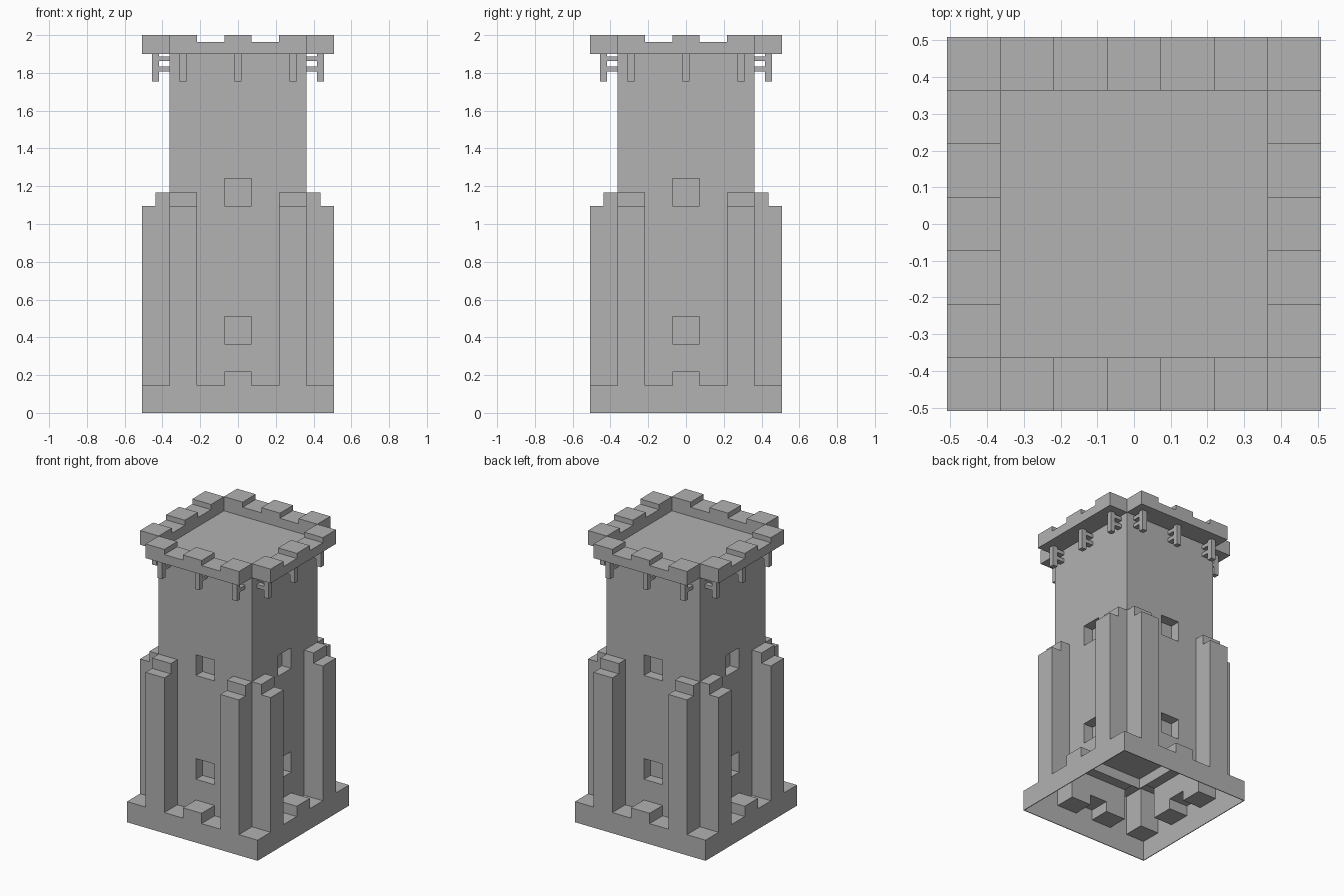
import bpy, bmesh
from math import radians
from mathutils import Matrix, Vector

cube = bpy.data.objects.get("Cube")
if cube:
    bpy.data.objects.remove(cube)

U = 2 / 27.5                 # building module
BODY, OUT = 5 * U, 7 * U     # half widths of the shaft and of the plinth
PLINTH, DECK, TOP = 2 * U, 1.9, 2.0
STEP, SHOULDER = 1.095, 1.168

stone = bpy.data.materials.new("grey_stone")
stone.use_nodes = True
stone.diffuse_color = (0.445, 0.445, 0.445, 1)
shader = next(n for n in stone.node_tree.nodes if n.type == 'BSDF_PRINCIPLED')
shader.inputs["Base Color"].default_value = stone.diffuse_color
shader.inputs["Roughness"].default_value = 0.9


def box(bm, lo, hi):
    lo, hi = Vector(lo), Vector(hi)
    size = Matrix.Diagonal((*(hi - lo), 1))
    bmesh.ops.create_cube(bm, size=1, matrix=Matrix.Translation((lo + hi) / 2) @ size)


def prism(bm, points, direction):
    """Extrude a closed outline along a direction."""
    face = bm.faces.new([bm.verts.new(p) for p in points])
    new = bmesh.ops.extrude_face_region(bm, geom=[face], use_keep_orig=True)["geom"]
    bmesh.ops.translate(bm, vec=direction, verts=[g for g in new if isinstance(g, bmesh.types.BMVert)])


def four_sides(bm):
    """Repeat the front geometry on the other three sides."""
    source = list(bm.verts) + list(bm.edges) + list(bm.faces)
    for k in range(1, 4):
        copy = bmesh.ops.duplicate(bm, geom=source)["geom"]
        bmesh.ops.rotate(bm, cent=(0, 0, 0), matrix=Matrix.Rotation(radians(90 * k), 3, 'Z'),
                         verts=[g for g in copy if isinstance(g, bmesh.types.BMVert)])


def finish(name, bm):
    bmesh.ops.recalc_face_normals(bm, faces=bm.faces)
    mesh = bpy.data.meshes.new(name)
    bm.to_mesh(mesh)
    bm.free()
    mesh.materials.append(stone)
    ob = bpy.data.objects.new(name, mesh)
    bpy.context.collection.objects.link(ob)
    return ob


def cut(ob, cutter):
    mod = ob.modifiers.new("cut", 'BOOLEAN')
    mod.operation, mod.solver, mod.use_self = 'DIFFERENCE', 'EXACT', True
    mod.object = cutter
    bpy.context.view_layer.objects.active = ob
    bpy.ops.object.modifier_apply(modifier=mod.name)


# Square plinth
bm = bmesh.new()
box(bm, (-OUT, -OUT, 0), (OUT, OUT, PLINTH))
plinth = finish("plinth", bm)

# Main shaft up to the roof deck
bm = bmesh.new()
box(bm, (-BODY, -BODY, PLINTH), (BODY, BODY, DECK))
shaft = finish("shaft", bm)

# Stepped buttresses, a pair on each side
bm = bmesh.new()
outline = [(BODY, PLINTH), (OUT, PLINTH), (OUT, STEP), (6 * U, STEP), (6 * U, SHOULDER), (BODY, SHOULDER)]
for x in (-BODY, 3 * U):
    prism(bm, [(x, -d, z) for d, z in outline], (2 * U, 0, 0))
four_sides(bm)
buttresses = finish("buttresses", bm)

# Low block at the middle of each side
bm = bmesh.new()
box(bm, (-U, -OUT, PLINTH), (U, -BODY, 3 * U))
four_sides(bm)
blocks = finish("plinth_blocks", bm)

# Crenellated parapet
bm = bmesh.new()
notch = TOP - U / 2
half = [(U, TOP), (U, notch), (3 * U, notch), (3 * U, TOP), (BODY, TOP), (BODY, DECK)]
outline = half + [(-x, z) for x, z in reversed(half)]
prism(bm, [(x, -OUT, z) for x, z in outline], (0, 2 * U, 0))
four_sides(bm)
finish("parapet", bm)

# Hanging brackets, each tied to the shaft by two bars
bm = bmesh.new()
w = U / 4
for x in (-4 * U, 0, 4 * U):
    box(bm, (x - w, -0.455, 1.755), (x + w, -0.419, DECK))
    for z in (1.807, 1.862):
        box(bm, (x - w, -0.419, z), (x + w, -BODY, z + 0.026))
four_sides(bm)
finish("brackets", bm)

# Window recesses
bm = bmesh.new()
for z in (BODY, STEP):
    box(bm, (-U, -BODY - U, z), (U, -4 * U, z + 2 * U))
four_sides(bm)
window_cutter = finish("window_cutter", bm)

# Open underside that runs up into the blocks and buttresses
bm = bmesh.new()
t = 0.005
for x in (-BODY, 3 * U):
    box(bm, (x + t, -OUT + t, -U), (x + 2 * U - t, -4 * U, 0.42))
box(bm, (-U + t, -OUT + t, -U), (U - t, -4 * U, 3 * U - t))
four_sides(bm)
for r, top in ((OUT - t, PLINTH - t), (BODY - t, BODY - t), (4 * U - t, 0.43)):
    box(bm, (-r, -r, -U * 2), (r, r, top))
cavity_cutter = finish("cavity_cutter", bm)

cut(shaft, window_cutter)
for part in (plinth, shaft, buttresses, blocks):
    cut(part, cavity_cutter)
for helper in (window_cutter, cavity_cutter):
    bpy.data.objects.remove(helper)
